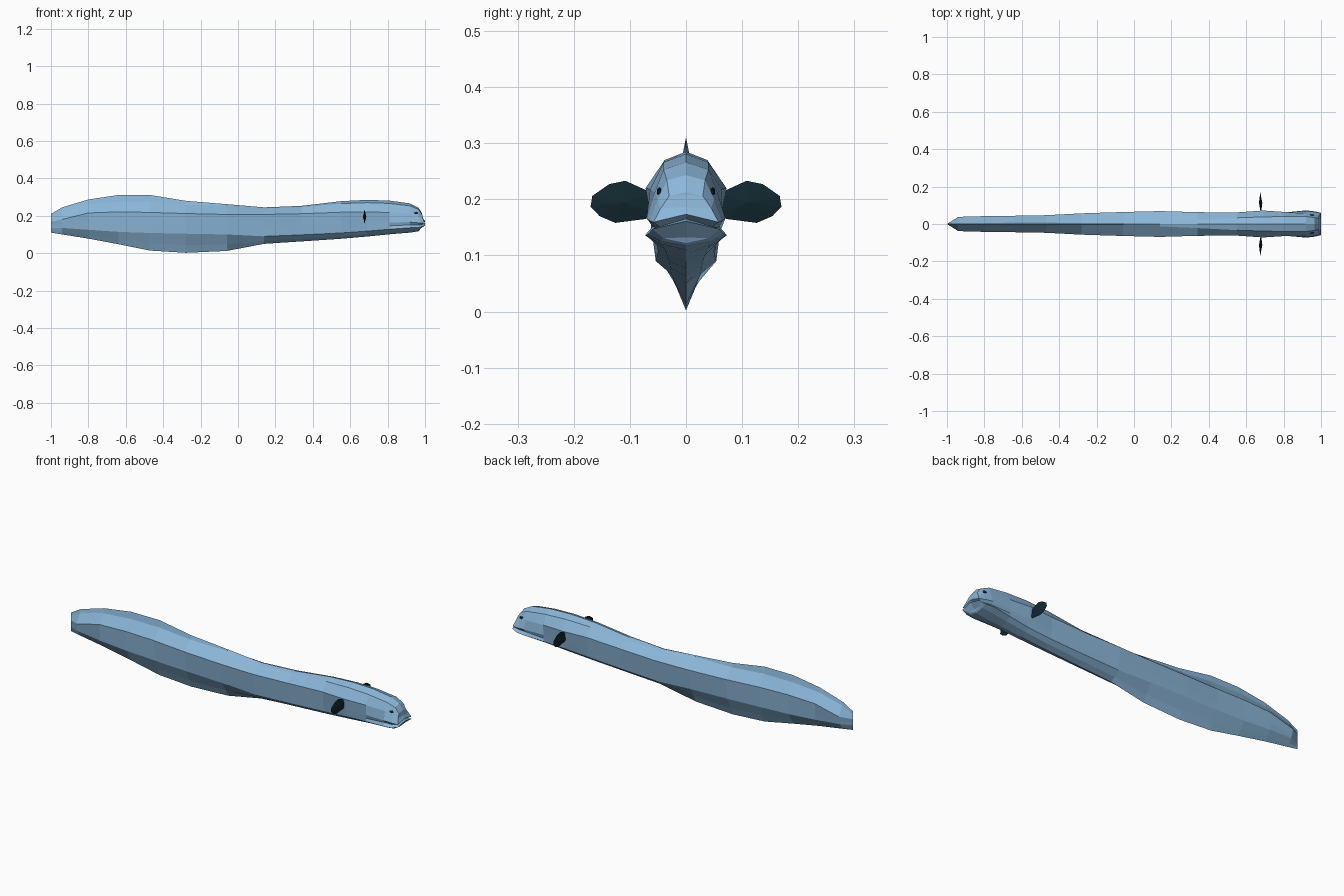
import bpy, bmesh, math
from mathutils import Vector


def material(name, colour):
    m = bpy.data.materials.new(name)
    m.diffuse_color = (*colour, 1)
    return m


BLUE = material("pale blue skin", (0.26, 0.47, 0.69))
DARK = material("dark navy", (0.006, 0.02, 0.03))


def add_object(name, bm, mat):
    bmesh.ops.recalc_face_normals(bm, faces=bm.faces)
    mesh = bpy.data.meshes.new(name)
    bm.to_mesh(mesh)
    bm.free()
    mesh.materials.append(mat)
    obj = bpy.data.objects.new(name, mesh)
    bpy.context.collection.objects.link(obj)
    return obj


# Cross-sections along the body:
# x, top z, shoulder (w, z), side crease (w, z), low side (w, z), keel w, bottom z
TRUNK = [
    (-0.94, 0.245, 0.006, 0.228, 0.038, 0.180, 0.026, 0.135, 0.012, 0.100),
    (-0.80, 0.287, 0.006, 0.262, 0.042, 0.215, 0.036, 0.125, 0.014, 0.078),
    (-0.64, 0.311, 0.007, 0.275, 0.044, 0.221, 0.038, 0.114, 0.015, 0.048),
    (-0.47, 0.311, 0.007, 0.275, 0.047, 0.218, 0.041, 0.108, 0.016, 0.014),
    (-0.28, 0.280, 0.006, 0.258, 0.057, 0.212, 0.047, 0.104, 0.017, 0.002),
    (-0.06, 0.262, 0.005, 0.255, 0.064, 0.207, 0.051, 0.100, 0.018, 0.012),
    (0.14, 0.245, 0.013, 0.240, 0.069, 0.207, 0.054, 0.090, 0.026, 0.050),
    (0.34, 0.253, 0.022, 0.247, 0.063, 0.211, 0.052, 0.098, 0.028, 0.063),
    (0.55, 0.278, 0.033, 0.265, 0.062, 0.219, 0.050, 0.108, 0.030, 0.077),
    (0.69, 0.285, 0.038, 0.270, 0.072, 0.220, 0.052, 0.118, 0.034, 0.089),
    (0.81, 0.281, 0.040, 0.266, 0.064, 0.218, 0.062, 0.128, 0.038, 0.101),
]
HEAD = [
    (0.92, 0.266, 0.040, 0.253, 0.056, 0.212, 0.073, 0.136, 0.045, 0.110),
    (0.965, 0.243, 0.034, 0.234, 0.050, 0.200, 0.068, 0.137, 0.045, 0.117),
    (0.985, 0.212, 0.030, 0.206, 0.045, 0.184, 0.060, 0.143, 0.040, 0.122),
]


def half_section(row, mouth):
    x, top, wa, za, wb, zb, wc, zc, wd, bottom = row
    side = lambda t: (wb + (wc - wb) * t, zb + (zc - zb) * t)
    lip_w, lip_z = side(0.6)
    mouth_w, mouth_z = side(0.8)
    if mouth:
        lip_w += 0.004
        mouth_w -= 0.010
    pts = [(0, top), (wa, za), (wb, zb), (lip_w, lip_z), (mouth_w, mouth_z),
           (wc, zc), (wd, bottom + (zc - bottom) * 0.4), (0, bottom)]
    return [Vector((x, w, z)) for w, z in pts]


sections = [half_section(r, False) for r in TRUNK] + [half_section(r, True) for r in HEAD]
# the lips push forward, the mouth sits back and the chin recedes
for i, dx in enumerate((0, 0, 0.004, 0.012, -0.004, 0.014, -0.010, -0.015)):
    sections[-1][i].x += dx
sections[-1][5].z += 0.004

# Body: loft of mirrored sections
bm = bmesh.new()
rings = []
for half in sections:
    near = [bm.verts.new((p.x, -p.y, p.z)) for p in half]
    far = [bm.verts.new(p) for p in half[1:-1]]
    rings.append(near + far[::-1])
n = len(rings[0])
for a, b in zip(rings, rings[1:]):
    for i in range(n):
        j = (i + 1) % n
        bm.faces.new((a[i], a[j], b[j], b[i]))

# Tail: sections close on a thin upright edge
first = rings[0]
tail = [bm.verts.new((-1, 0, z)) for z in (0.210, 0.195, 0.168, 0.155, 0.145, 0.135, 0.122, 0.110)]
for i in range(n):
    j = (i + 1) % n
    ti, tj = min(i, n - i), min(j, n - j)
    bm.faces.new((first[i], first[j], tail[tj], tail[ti]))

# Snout: middle column bowed forward, stitched to both sides of the last section
last = rings[-1]
middle = [last[0]]
for i in range(1, 7):
    p = last[i].co
    bow = 0.004 if i in (3, 5) else 0.0
    lift = 0.014 if i in (3, 4, 5) else 0.002
    middle.append(bm.verts.new((min(p.x + bow, 1.0), 0, p.z + lift)))
middle.append(last[7])
for side in (lambda k: last[k], lambda k: last[(n - k) % n]):
    for i in range(7):
        corners = []
        for v in (side(i), side(i + 1), middle[i + 1], middle[i]):
            if v not in corners:
                corners.append(v)
        bm.faces.new(corners)
add_object("body", bm, BLUE)

# Pectoral fins: rounded paddles, thickest in the middle
FIN = [(0.055, 0.212), (0.075, 0.218), (0.108, 0.233), (0.137, 0.227), (0.167, 0.206),
       (0.170, 0.187), (0.154, 0.170), (0.126, 0.158), (0.072, 0.165), (0.055, 0.175)]
for name, s in (("left_fin", 1), ("right_fin", -1)):
    bm = bmesh.new()
    rim = [bm.verts.new((0.677 - 0.03 * (y - 0.11), s * y, z)) for y, z in FIN]
    for dx in (0.009, -0.009):
        hub = bm.verts.new((0.677 + dx, s * 0.112, 0.195))
        for i, v in enumerate(rim):
            bm.faces.new((v, rim[(i + 1) % len(rim)], hub))
    add_object(name, bm, DARK)

# Eyes: small flattened beads on the sides of the head
for name, s in (("left_eye", 1), ("right_eye", -1)):
    bm = bmesh.new()
    bmesh.ops.create_icosphere(bm, subdivisions=1, radius=1)
    for v in bm.verts:
        v.co = Vector((0.952 + v.co.x * 0.013, s * 0.0475 + v.co.y * 0.005, 0.214 + v.co.z * 0.008))
    add_object(name, bm, DARK)
